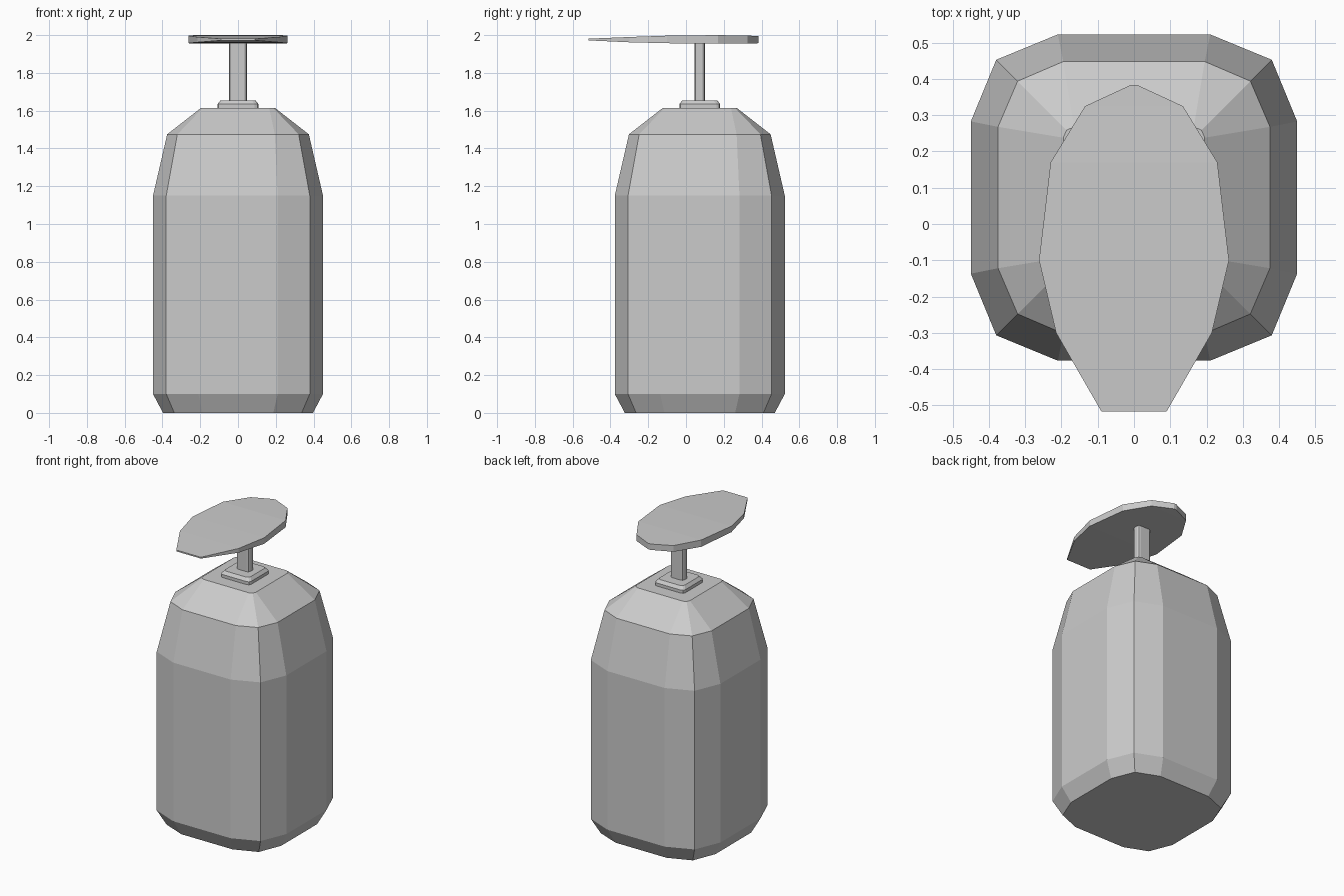
import bpy
import bmesh

if "Cube" in bpy.data.objects:
    bpy.data.objects.remove(bpy.data.objects["Cube"], do_unlink=True)

CENTRE_Y = 0.073

grey = bpy.data.materials.new("plain grey")
grey.use_nodes = True
colour = (0.6, 0.6, 0.6, 1)
grey.diffuse_color = colour
grey.node_tree.nodes["Principled BSDF"].inputs["Base Color"].default_value = colour


def finish(name, bm):
    bmesh.ops.recalc_face_normals(bm, faces=bm.faces)
    mesh = bpy.data.meshes.new(name)
    bm.to_mesh(mesh)
    bm.free()
    mesh.materials.append(grey)
    obj = bpy.data.objects.new(name, mesh)
    bpy.context.collection.objects.link(obj)
    return obj


def rounded_ring(hx, hy, chamfer, mid):
    """Rectangle whose corners are cut by two facets each."""
    corner = [(hx, hy - chamfer), (hx - mid, hy - mid), (hx - chamfer, hy)]
    ring = []
    for sx, sy in ((1, 1), (-1, 1), (-1, -1), (1, -1)):
        pts = corner if sx * sy > 0 else corner[::-1]
        ring += [(sx * x, sy * y) for x, y in pts]
    return ring


def loft(name, layers):
    """Skin stacked rings given as (z, half_x, half_y, chamfer, mid)."""
    bm = bmesh.new()
    rings = [[bm.verts.new((x, y + CENTRE_Y, z)) for x, y in rounded_ring(*size)]
             for z, *size in layers]
    for low, high in zip(rings, rings[1:]):
        for i in range(len(low)):
            j = (i + 1) % len(low)
            bm.faces.new((low[i], low[j], high[j], high[i]))
    bm.faces.new(rings[0])
    bm.faces.new(rings[-1])
    return finish(name, bm)


# Bottle body with faceted corners and a sloping shoulder
loft("bottle_body", [
    (0.0, 0.397, 0.397, 0.21, 0.06),
    (0.1, 0.45, 0.45, 0.24, 0.07),
    (1.15, 0.45, 0.45, 0.24, 0.07),
    (1.475, 0.375, 0.375, 0.18, 0.054),
    (1.615, 0.195, 0.195, 0.03, 0.009),
])

# Neck collar
loft("neck_collar", [
    (1.61, 0.108, 0.108, 0.02, 0.006),
    (1.635, 0.108, 0.108, 0.02, 0.006),
    (1.655, 0.092, 0.092, 0.02, 0.006),
])

# Pump stem
loft("pump_stem", [
    (1.645, 0.048, 0.028, 0.016, 0.005),
    (1.965, 0.048, 0.028, 0.016, 0.005),
])

# Pump head: flat leaf shape, rows of (y, half width, bottom z, top z)
rows = [
    (-0.517, 0.09, 1.972, 1.981),
    (-0.30, 0.215, 1.962, 1.99),
    (-0.10, 0.262, 1.957, 1.997),
    (0.17, 0.23, 1.955, 2.0),
    (0.325, 0.135, 1.956, 1.997),
    (0.383, 0.01, 1.957, 1.996),
]
bm = bmesh.new()
sections = [[bm.verts.new(co) for co in
             ((-w, y, low), (w, y, low), (w, y, high), (-w, y, high))]
            for y, w, low, high in rows]
for a, b in zip(sections, sections[1:]):
    for i in range(4):
        j = (i + 1) % 4
        bm.faces.new((a[i], a[j], b[j], b[i]))
bm.faces.new(sections[0])
bm.faces.new(sections[-1])
finish("pump_head", bm)
